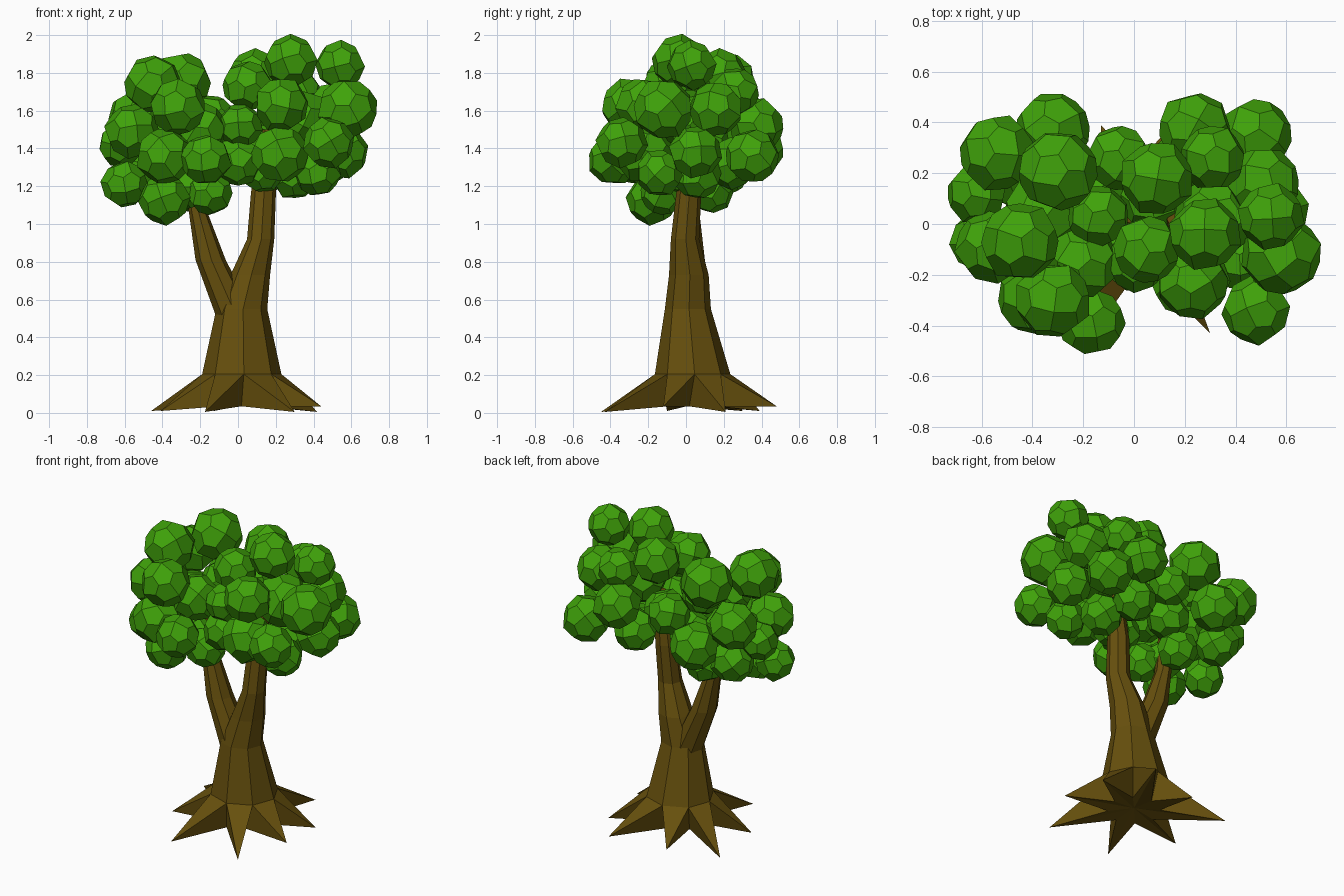
import bpy, bmesh, random
from itertools import permutations, product
from math import sin, cos, radians, pi
from mathutils import Vector, Euler

random.seed(4)


def material(name, rgb):
    m = bpy.data.materials.new(name)
    m.diffuse_color = (*rgb, 1)
    return m


bark = material("bark", (0.135, 0.08, 0.004))
leaf = material("leaf", (0.05, 0.36, 0.003))


def finish(bm, name, mat):
    bmesh.ops.recalc_face_normals(bm, faces=bm.faces)
    me = bpy.data.meshes.new(name)
    bm.to_mesh(me)
    bm.free()
    me.materials.append(mat)
    ob = bpy.data.objects.new(name, me)
    bpy.context.collection.objects.link(ob)
    return ob


def loft(bm, rings, n, start):
    """Rings are (x, y, z, rx, ry); returns the first loop of vertices."""
    loops = []
    for x, y, z, rx, ry in rings:
        loops.append([bm.verts.new((x + rx * cos(start + 2 * pi * i / n),
                                    y + ry * sin(start + 2 * pi * i / n), z))
                      for i in range(n)])
    for a, b in zip(loops, loops[1:]):
        for i in range(n):
            j = (i + 1) % n
            bm.faces.new((a[i], a[j], b[j], b[i]))
    bm.faces.new(loops[-1])
    return loops[0]


# Trunk, running up into the right-hand branch
FIRST = radians(-87)
bm = bmesh.new()
low = loft(bm, [(0.02, 0.035, 0.205, 0.21, 0.20),
                (0.02, 0.01, 0.55, 0.135, 0.122),
                (0.065, 0.015, 0.73, 0.105, 0.105),
                (0.12, -0.005, 0.92, 0.072, 0.075),
                (0.135, 0.015, 1.17, 0.066, 0.066),
                (0.17, 0.02, 1.50, 0.04, 0.04)], 8, FIRST)

# Pointed roots, each a spike between two neighbouring trunk edges
foot = [bm.verts.new((0.01 + 0.155 * cos(FIRST + i * pi / 4),
                      0.01 + 0.155 * sin(FIRST + i * pi / 4), 0.035)) for i in range(8)]
centre = bm.verts.new((0, 0, 0.06))
tips = [(0.30, -0.43, 0.005), (0.44, -0.12, 0.035), (0.42, 0.21, 0.005), (0.23, 0.48, 0.035),
        (-0.13, 0.39, 0.01), (-0.46, 0.30, 0.01), (-0.41, -0.10, 0.01), (-0.175, -0.45, 0.005)]
for i, co in enumerate(tips):
    j = (i + 1) % 8
    tip = bm.verts.new(co)
    for tri in ((low[i], low[j], tip), (low[i], tip, foot[i]), (low[j], foot[j], tip),
                (foot[i], tip, centre), (tip, foot[j], centre)):
        bm.faces.new(tri)
finish(bm, "trunk_and_roots", bark)

# Left-hand branch, springing from inside the trunk
bm = bmesh.new()
loft(bm, [(0.0, 0.01, 0.48, 0.105, 0.105),
          (-0.145, 0.015, 0.81, 0.08, 0.085),
          (-0.213, 0.015, 1.07, 0.048, 0.055),
          (-0.24, 0.01, 1.42, 0.035, 0.04)], 8, FIRST)
finish(bm, "left_branch", bark)

# Leaf ball shape: 24 equal pentagons
T = 1.83929
base = (1, 2 * T + 1, T * T)
ball_points = [Vector(p) * T * T for p in product((1, -1), repeat=3)]
ball_points += [Vector([s * T ** 3 if k == a else 0 for k in range(3)])
                for a in range(3) for s in (1, -1)]
for p in permutations(range(3)):
    even = (p[0] - p[1]) * (p[1] - p[2]) * (p[2] - p[0]) > 0
    for s in product((1, -1), repeat=3):
        if (s[0] * s[1] * s[2] > 0) == even:
            ball_points.append(Vector([s[k] * base[p[k]] for k in range(3)]))


# Leaf clusters, each ball turned at random
def foliage(name, balls):
    bm = bmesh.new()
    for x, y, z, r in balls:
        rot = Euler([random.uniform(0, 6.28) for _ in range(3)]).to_matrix()
        vs = [bm.verts.new(Vector((x, y, z)) + rot @ p * (r * 1.02 / 5.86)) for p in ball_points]
        bmesh.ops.convex_hull(bm, input=vs)
    bmesh.ops.dissolve_limit(bm, angle_limit=radians(3), verts=bm.verts[:], edges=bm.edges[:])
    finish(bm, name, leaf)


foliage("left_foliage", [
    (-0.45, -0.07, 1.74, .150), (-0.30, 0.21, 1.75, .155), (-0.32, -0.30, 1.62, .145),
    (-0.56, -0.09, 1.49, .140), (-0.39, -0.29, 1.36, .145), (-0.17, -0.385, 1.34, .130),
    (-0.60, -0.07, 1.21, .120), (-0.39, -0.18, 1.13, .130), (-0.15, -0.12, 1.17, .120),
    (-0.62, 0.12, 1.42, .115), (-0.54, 0.28, 1.56, .145), (-0.32, 0.37, 1.40, .145),
    (-0.06, 0.26, 1.50, .125), (-0.14, 0.03, 1.56, .120), (-0.20, -0.15, 1.50, .140),
    (-0.48, 0.20, 1.28, .130), (-0.23, 0.13, 1.18, .120), (-0.36, 0.04, 1.40, .150),
    (-0.27, -0.05, 1.20, .120), (-0.14, 0.15, 1.36, .130)])
foliage("right_foliage", [
    (0.09, 0.18, 1.78, .140), (0.05, -0.10, 1.73, .130), (0.28, -0.04, 1.86, .137),
    (0.54, 0.03, 1.84, .125), (0.58, -0.12, 1.61, .155), (0.51, 0.16, 1.61, .140),
    (0.48, -0.34, 1.43, .130), (0.55, 0.05, 1.38, .135), (0.48, 0.35, 1.36, .140),
    (0.24, 0.375, 1.52, .140), (0.31, 0.26, 1.70, .125), (0.23, -0.23, 1.63, .140),
    (0.22, -0.22, 1.37, .150), (0.01, -0.15, 1.52, .115), (0.42, -0.14, 1.27, .120),
    (0.30, 0.06, 1.26, .125), (0.0, -0.14, 1.33, .125), (0.20, 0.24, 1.32, .130),
    (0.32, 0.02, 1.55, .160), (0.08, 0.10, 1.42, .130), (0.13, -0.06, 1.28, .110)])
